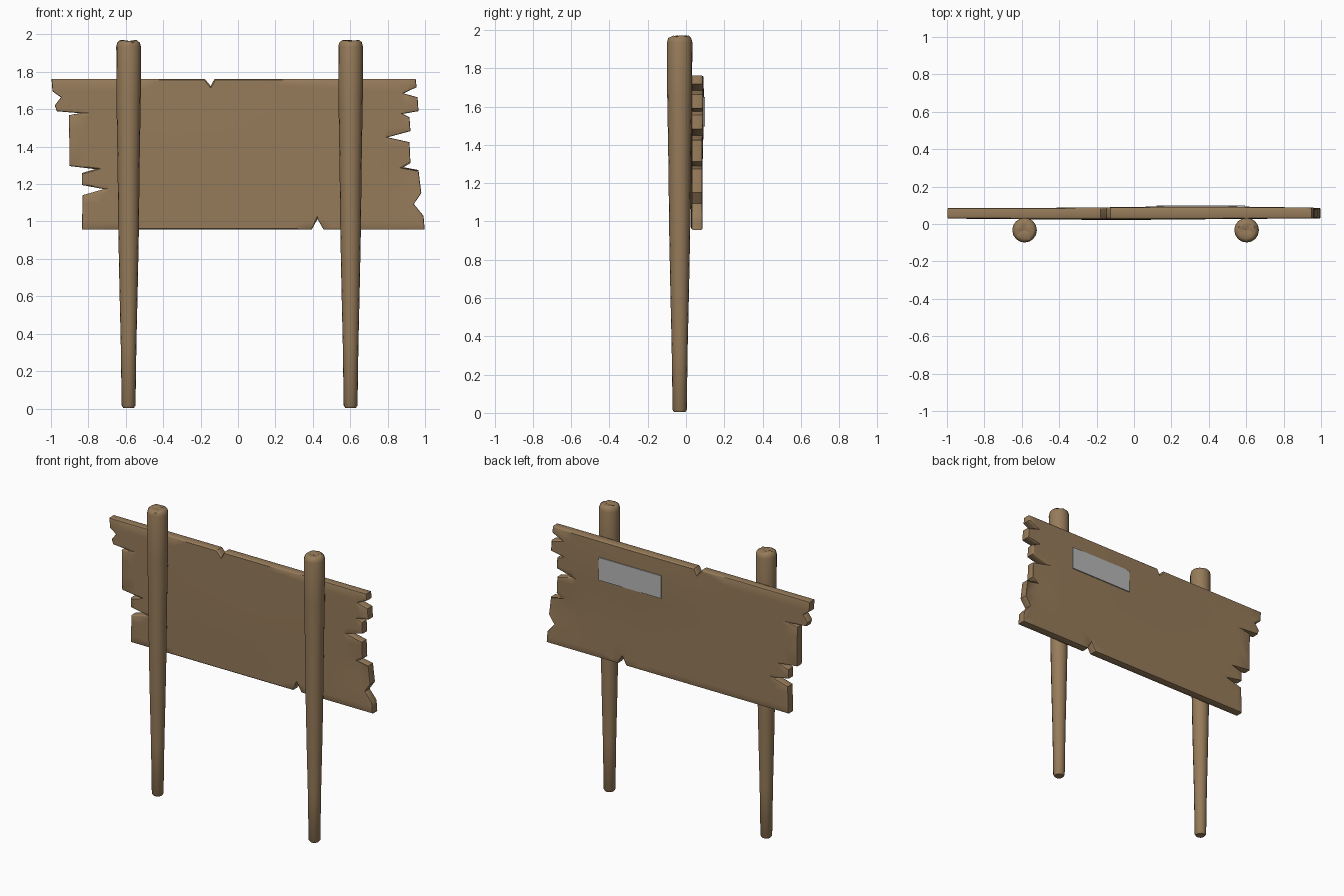
import bpy, bmesh, math, random
from mathutils import Vector

if "Cube" in bpy.data.objects:
    bpy.data.objects.remove(bpy.data.objects["Cube"])

random.seed(4)


def material(name, rgb):
    m = bpy.data.materials.new(name)
    m.diffuse_color = (*rgb, 1)
    m.use_nodes = True
    m.node_tree.nodes["Principled BSDF"].inputs["Base Color"].default_value = m.diffuse_color
    return m


WOOD = material("brown wood", (0.305, 0.198, 0.102))
GREY = material("grey plate", (0.48, 0.48, 0.48))


def finish(bm, name, mat, angle=35):
    bmesh.ops.recalc_face_normals(bm, faces=bm.faces[:])
    me = bpy.data.meshes.new(name)
    bm.to_mesh(me)
    bm.free()
    me.materials.append(mat)
    ob = bpy.data.objects.new(name, me)
    bpy.context.collection.objects.link(ob)
    bpy.ops.object.select_all(action='DESELECT')
    ob.select_set(True)
    bpy.context.view_layer.objects.active = ob
    bpy.ops.object.shade_smooth_by_angle(angle=math.radians(angle))
    return ob


# Tapered round posts, as stacked rings with a slightly rough top
PROFILE = [(0.004, 0.029), (0.016, 0.037), (0.35, 0.042), (0.65, 0.049),
           (0.95, 0.055), (1.3, 0.059), (1.65, 0.065), (1.935, 0.066),
           (1.958, 0.060), (1.968, 0.046), (1.966, 0.022)]


def post(name, x, y, sides=16):
    bm = bmesh.new()
    rings = []
    for i, (z, r) in enumerate(PROFILE):
        ring = []
        for k in range(sides):
            a = 2 * math.pi * k / sides
            dz = random.uniform(-0.005, 0.004) if i >= 9 else 0
            ring.append(bm.verts.new((x + r * math.cos(a), y + r * math.sin(a), z + dz)))
        rings.append(ring)
    for a, b in zip(rings, rings[1:]):
        for k in range(sides):
            n = (k + 1) % sides
            bm.faces.new((a[k], a[n], b[n], b[k]))
    bm.faces.new(rings[0][::-1])
    tip = bm.verts.new((x, y, 1.961))
    for k in range(sides):
        bm.faces.new((rings[-1][k], rings[-1][(k + 1) % sides], tip))
    finish(bm, name, WOOD, 50)


post("left_post", -0.585, -0.033)
post("right_post", 0.602, -0.033)

# Splintered board: outline in x, z, clockwise from the top left
OUTLINE = [
    (-.997, 1.763), (-.178, 1.763), (-.146, 1.725), (-.125, 1.763),
    (.95, 1.763), (.955, 1.718), (.885, 1.685), (.96, 1.664), (.965, 1.59),
    (.88, 1.575), (.917, 1.557), (.922, 1.483), (.80, 1.45), (.917, 1.424),
    (.922, 1.312), (.885, 1.29), (.965, 1.275), (.98, 1.152), (.94, 1.093),
    (.992, 1.03), (.998, .956), (.458, .956), (.425, 1.013), (.394, .956),
    (-.835, .956), (-.83, 1.141), (-.717, 1.173), (-.835, 1.195),
    (-.835, 1.259), (-.765, 1.28), (-.90, 1.296), (-.904, 1.568),
    (-.845, 1.579), (-.968, 1.589), (-.98, 1.62), (-.947, 1.664), (-.992, 1.696)]
FRONT, BACK = 0.029, 0.086

bm = bmesh.new()
front = [bm.verts.new((x, FRONT, z)) for x, z in OUTLINE]
back = [bm.verts.new((x, BACK, z)) for x, z in OUTLINE]
bm.faces.new(front)
bm.faces.new(back[::-1])
count = len(OUTLINE)
for k in range(count):
    n = (k + 1) % count
    bm.faces.new((front[k], back[k], back[n], front[n]))
bmesh.ops.recalc_face_normals(bm, faces=bm.faces[:])
rim = [e for e in bm.edges if abs(e.verts[0].co.y - e.verts[1].co.y) < 1e-5]
bmesh.ops.bevel(bm, geom=rim, offset=0.007, segments=2, profile=0.5,
                affect='EDGES', clamp_overlap=True)
bmesh.ops.triangulate(bm, faces=[f for f in bm.faces if len(f.verts) > 4])

# Slice the board so that its broad faces can swell gently
cuts = [((x / 10, 0, 0), (1, 0, 0)) for x in range(-9, 10)]
cuts += [((0, 0, 1 + z / 10), (0, 0, 1)) for z in range(0, 8)]
for co, no in cuts:
    bmesh.ops.bisect_plane(bm, geom=bm.verts[:] + bm.edges[:] + bm.faces[:],
                           plane_co=Vector(co), plane_no=Vector(no), dist=1e-5)


def swell(x, z, cx, cz, sx, sz):
    return math.exp(-((x - cx) / sx) ** 2 - ((z - cz) / sz) ** 2)


for v in bm.verts:
    x, y, z = v.co
    if y > BACK - 0.002:
        v.co.y += 0.0085 * swell(x, z, 0.34, 1.6, 0.5, 0.2)
        v.co.y -= 0.008 * swell(x, z, 0.9, 1.25, 0.12, 0.15)
    elif y < FRONT + 0.002:
        v.co.y -= 0.007 * swell(x, z, -0.1, 1.35, 0.6, 0.4)
        v.co.y += 0.008 * swell(x, z, 0.9, 1.25, 0.12, 0.15)
finish(bm, "board", WOOD)

# Thin plain plate on the back of the board
bm = bmesh.new()
bmesh.ops.create_cube(bm, size=1)
for v in bm.verts:
    v.co = (0.357 + v.co.x * 0.472, 0.0955 + v.co.y * 0.007, 1.572 + v.co.z * 0.155)
finish(bm, "back_plate", GREY)
